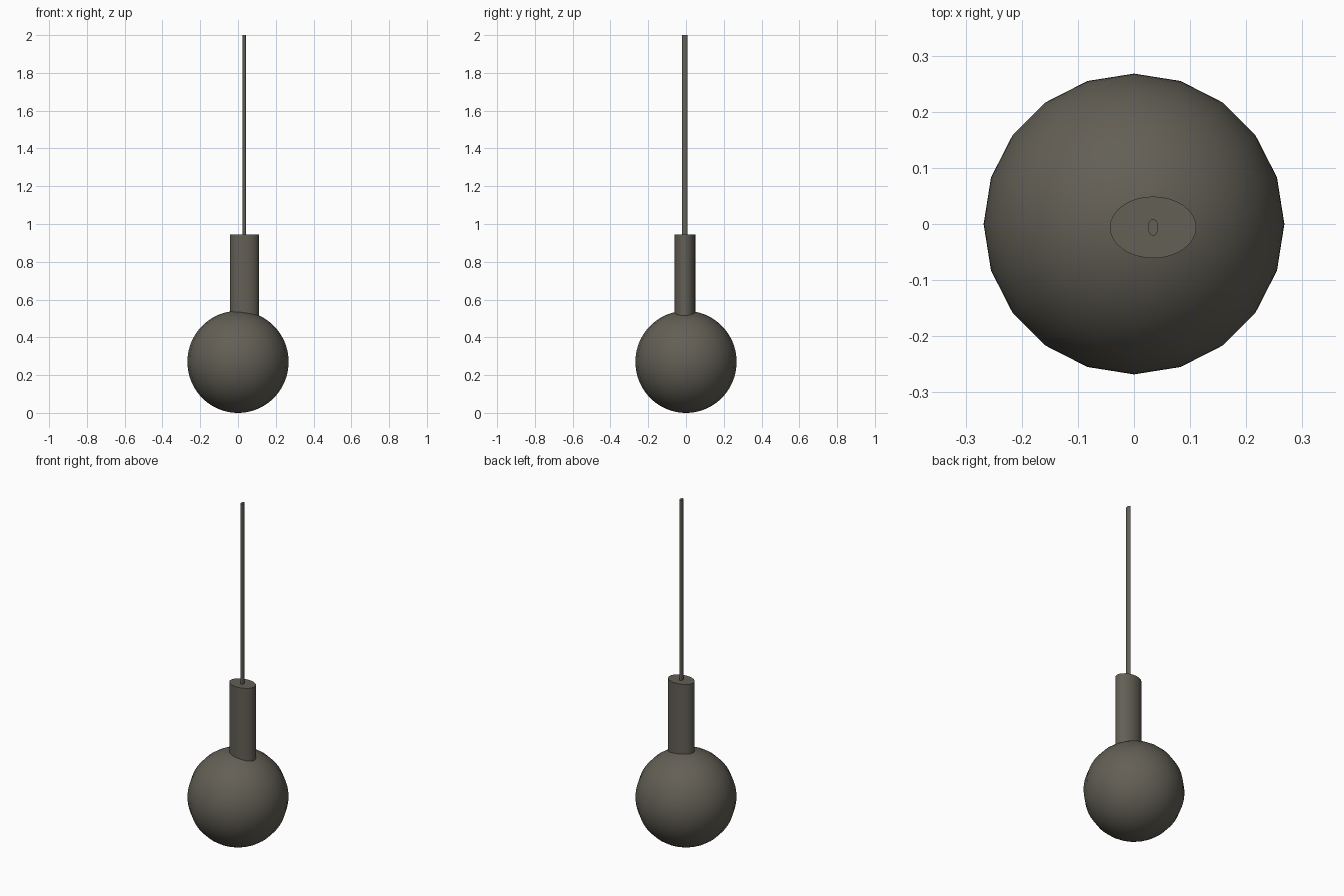
import bpy, math

if "Cube" in bpy.data.objects:
    bpy.data.objects.remove(bpy.data.objects["Cube"])

mat = bpy.data.materials.new("dark warm grey")
mat.diffuse_color = (0.125, 0.115, 0.092, 1)
mat.use_nodes = True
mat.node_tree.nodes["Principled BSDF"].inputs["Base Color"].default_value = mat.diffuse_color


def finish(name, angle):
    ob = bpy.context.object
    ob.name = name
    ob.data.materials.append(mat)
    bpy.ops.object.transform_apply(location=False, rotation=False, scale=True)
    bpy.ops.object.shade_smooth_by_angle(angle=math.radians(angle))


def oval_post(name, rx, ry, z0, z1):
    bpy.ops.mesh.primitive_cylinder_add(vertices=32, radius=1, depth=z1 - z0,
                                        location=(0.034, -0.006, (z0 + z1) / 2))
    bpy.context.object.scale = (rx, ry, 1)
    finish(name, 40)


# Round bulb
bpy.ops.mesh.primitive_uv_sphere_add(segments=20, ring_count=40, radius=0.268,
                                     location=(0, 0, 0.27))
bpy.context.object.scale = (1, 1, 0.27 / 0.268)
finish("bulb", 60)

# Oval socket sunk into the bulb, and the cord rising from it
oval_post("socket", 0.077, 0.055, 0.44, 0.945)
oval_post("cord", 0.009, 0.015, 0.93, 2.0)
